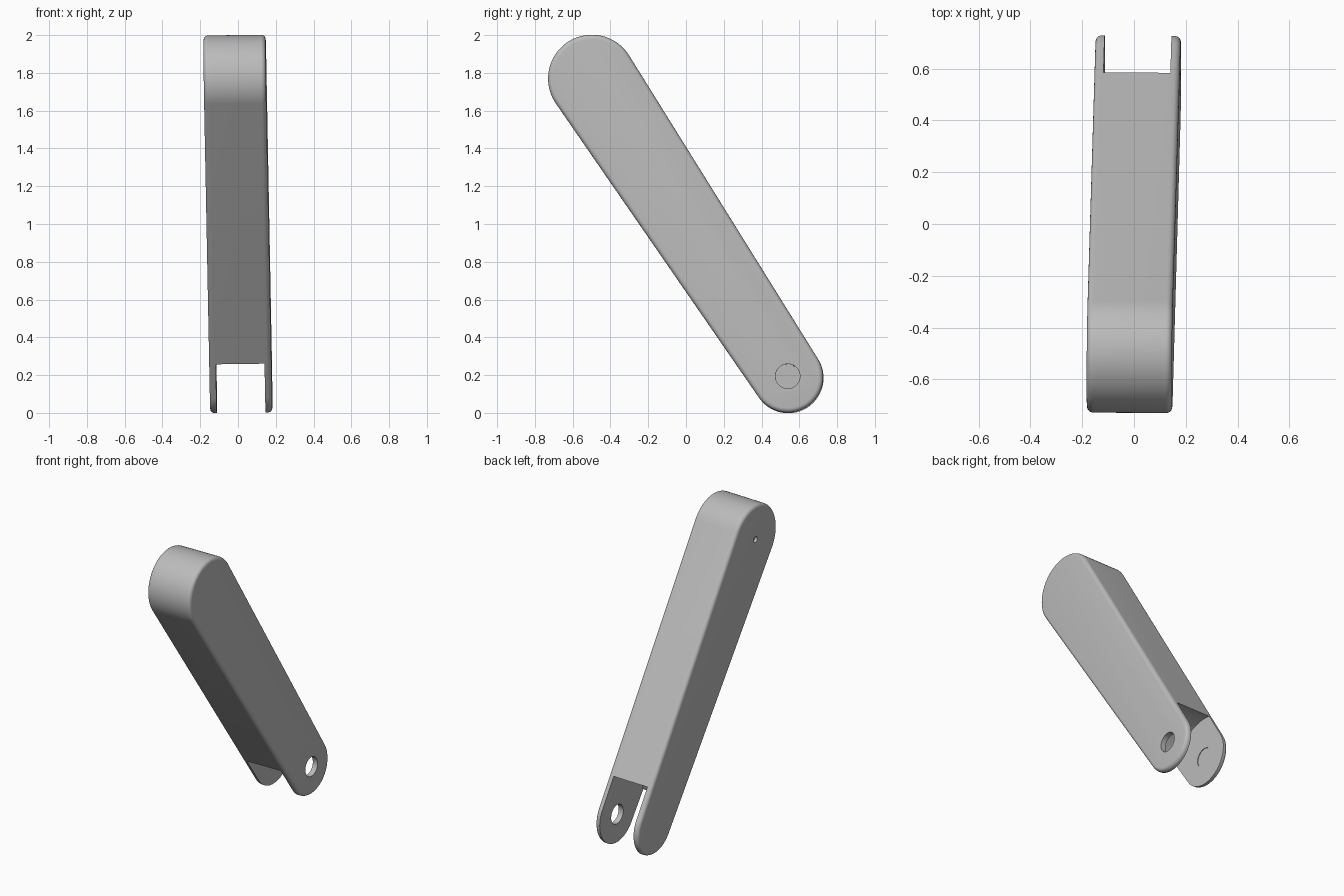
import bpy, bmesh, math
from mathutils import Vector, Matrix

cube = bpy.data.objects.get("Cube")
if cube:
    bpy.data.objects.remove(cube)

# Material
grey = bpy.data.materials.new("plain grey")
grey.use_nodes = True
colour = (0.5, 0.5, 0.5, 1)
grey.diffuse_color = colour
grey.node_tree.nodes["Principled BSDF"].inputs["Base Color"].default_value = colour

# Arm layout: wide upper end, narrow lower end
TOP, TOP_R = Vector((0, -0.497, 1.768)), 0.232
LOW, LOW_R = Vector((0, 0.54, 0.187)), 0.187
AXIS = (LOW - TOP).normalized()
ACROSS = Vector((0, -AXIS.z, AXIS.y))
TANGENT = math.acos((TOP_R - LOW_R) / (LOW - TOP).length)
STEPS = 48
OUTER, INNER, SEAM, COVER = 0.164, 0.128, -0.13, -0.165
ROUND = 0.024


def outline(x, inset):
    """Tapered capsule outline at one x, shrunk by the inset."""
    pts = []
    for centre, radius, a, b in ((LOW, LOW_R, -TANGENT, TANGENT),
                                 (TOP, TOP_R, TANGENT, 2 * math.pi - TANGENT)):
        for i in range(STEPS + 1):
            t = a + (b - a) * i / STEPS
            p = centre + (radius - inset) * (math.cos(t) * AXIS + math.sin(t) * ACROSS)
            pts.append(p + Vector((x, 0, 0)))
    return pts


def loft(name, rings):
    """Closed solid through a list of outlines."""
    bm = bmesh.new()
    loops = [[bm.verts.new(p) for p in ring] for ring in rings]
    for a, b in zip(loops, loops[1:]):
        for i in range(len(a)):
            j = (i + 1) % len(a)
            bm.faces.new((a[i], a[j], b[j], b[i]))
    bm.faces.new(loops[0])
    bm.faces.new(loops[-1])
    bmesh.ops.recalc_face_normals(bm, faces=bm.faces)
    mesh = bpy.data.meshes.new(name)
    bm.to_mesh(mesh)
    bm.free()
    obj = bpy.data.objects.new(name, mesh)
    bpy.context.collection.objects.link(obj)
    mesh.materials.append(grey)
    return obj


def rounded_rings(flat_x, face_x):
    """Outlines from a flat inner face to a rounded outer face."""
    sign = 1 if face_x > flat_x else -1
    rings = [outline(flat_x, 0)]
    for i in range(7):
        t = math.pi / 2 * i / 6
        rings.append(outline(face_x - sign * ROUND * (1 - math.sin(t)),
                             ROUND * (1 - math.cos(t))))
    return rings


def drill(obj, centre, radius, x0, x1):
    """Cut a round hole running along x."""
    def ring(x):
        angles = [2 * math.pi * i / 96 for i in range(96)]
        return [centre + Vector((x, radius * math.cos(a), radius * math.sin(a))) for a in angles]
    cutter = loft("hole_cutter", [ring(x0), ring(x1)])
    cutter.hide_render = True
    mod = obj.modifiers.new("hole", 'BOOLEAN')
    mod.operation, mod.solver, mod.object = 'DIFFERENCE', 'EXACT', cutter
    bpy.context.view_layer.objects.active = obj
    bpy.ops.object.modifier_apply(modifier=mod.name)
    bpy.data.objects.remove(cutter)


# Main body: solid arm with one long cheek, hollowed round the pivot
body = loft("arm_body", rounded_rings(SEAM, OUTER))
drill(body, LOW, 0.286, SEAM - 0.1, INNER)
drill(body, LOW + Vector((0, 0, 0.005)), 0.065, 0, 0.3)

# Side cover with a shallow pivot seat inside and a small screw hole outside
cover = loft("side_cover", rounded_rings(SEAM, COVER))
drill(cover, LOW + Vector((0, 0, 0.005)), 0.065, SEAM - 0.004, 0)
drill(cover, TOP, 0.02, -0.3, COVER + 0.02)

# Slight sideways lean and smooth shading
pivot = Vector((0, 0, 1))
lean = (Matrix.Translation(pivot) @ Matrix.Rotation(-0.016, 4, ACROSS)
        @ Matrix.Translation(-pivot))
if (Matrix.Rotation(-0.016, 3, ACROSS) @ AXIS).x < 0:
    lean = lean.inverted()
for obj in (body, cover):
    obj.data.transform(lean)
    bpy.ops.object.select_all(action='DESELECT')
    obj.select_set(True)
    bpy.context.view_layer.objects.active = obj
    bpy.ops.object.shade_smooth_by_angle(angle=math.radians(30))
